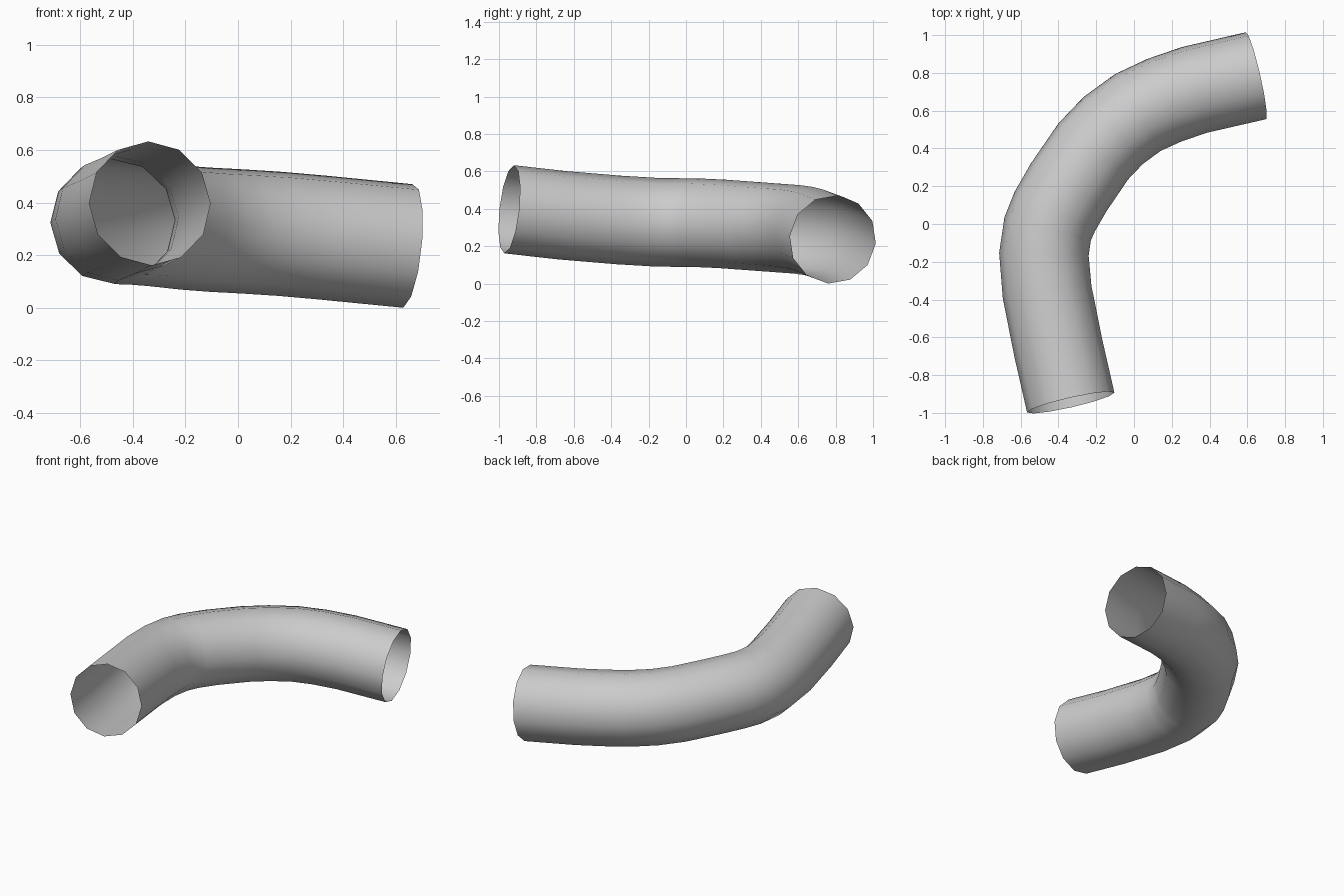
import bpy, bmesh
from math import cos, sin, pi, radians
from mathutils import Vector

if "Cube" in bpy.data.objects:
    bpy.data.objects.remove(bpy.data.objects["Cube"])

SIDES = 12
RADIUS = 0.237
TWIST = radians(5)

# Centre line of the bent tube, from the front opening to the right opening
path = [Vector(p) for p in (
    (-0.335, -0.945, 0.402), (-0.40, -0.66, 0.37), (-0.46, -0.36, 0.345),
    (-0.477, -0.16, 0.333), (-0.457, -0.025, 0.331), (-0.42, 0.065, 0.33),
    (-0.345, 0.195, 0.324), (-0.215, 0.385, 0.310), (-0.11, 0.495, 0.302),
    (0.02, 0.59, 0.295), (0.16, 0.655, 0.286), (0.32, 0.71, 0.272),
    (0.646, 0.785, 0.240))]

# Sweep a 12-sided ring along the path, leaving both ends open
bm = bmesh.new()
rings = []
last = len(path) - 1
for i, p in enumerate(path):
    before = (p - path[max(i - 1, 0)]).normalized()
    after = (path[min(i + 1, last)] - p).normalized()
    tangent = (before + after).normalized()
    side = tangent.cross(Vector((0, 0, 1))).normalized()
    up = side.cross(tangent)
    turn = TWIST * i / last
    ring = []
    for k in range(SIDES):
        a = 2 * pi * k / SIDES + turn
        ring.append(bm.verts.new(p + RADIUS * (cos(a) * side + sin(a) * up)))
    rings.append(ring)

for r0, r1 in zip(rings, rings[1:]):
    for k in range(SIDES):
        n = (k + 1) % SIDES
        bm.faces.new((r0[k], r0[n], r1[n], r1[k]))

bmesh.ops.recalc_face_normals(bm, faces=bm.faces)
for f in bm.faces:
    f.smooth = True

# Rest the tube on the ground
low = min(v.co.z for v in bm.verts)
bmesh.ops.translate(bm, verts=bm.verts, vec=(0, 0, -low))

mesh = bpy.data.meshes.new("bent_tube")
bm.to_mesh(mesh)
bm.free()
tube = bpy.data.objects.new("bent_tube", mesh)
bpy.context.collection.objects.link(tube)

# Make sure the normals point away from the centre line
f = mesh.polygons[0]
mid = (path[0] + path[1]) / 2
if f.normal.dot(f.center - mid) < 0:
    mesh.flip_normals()
